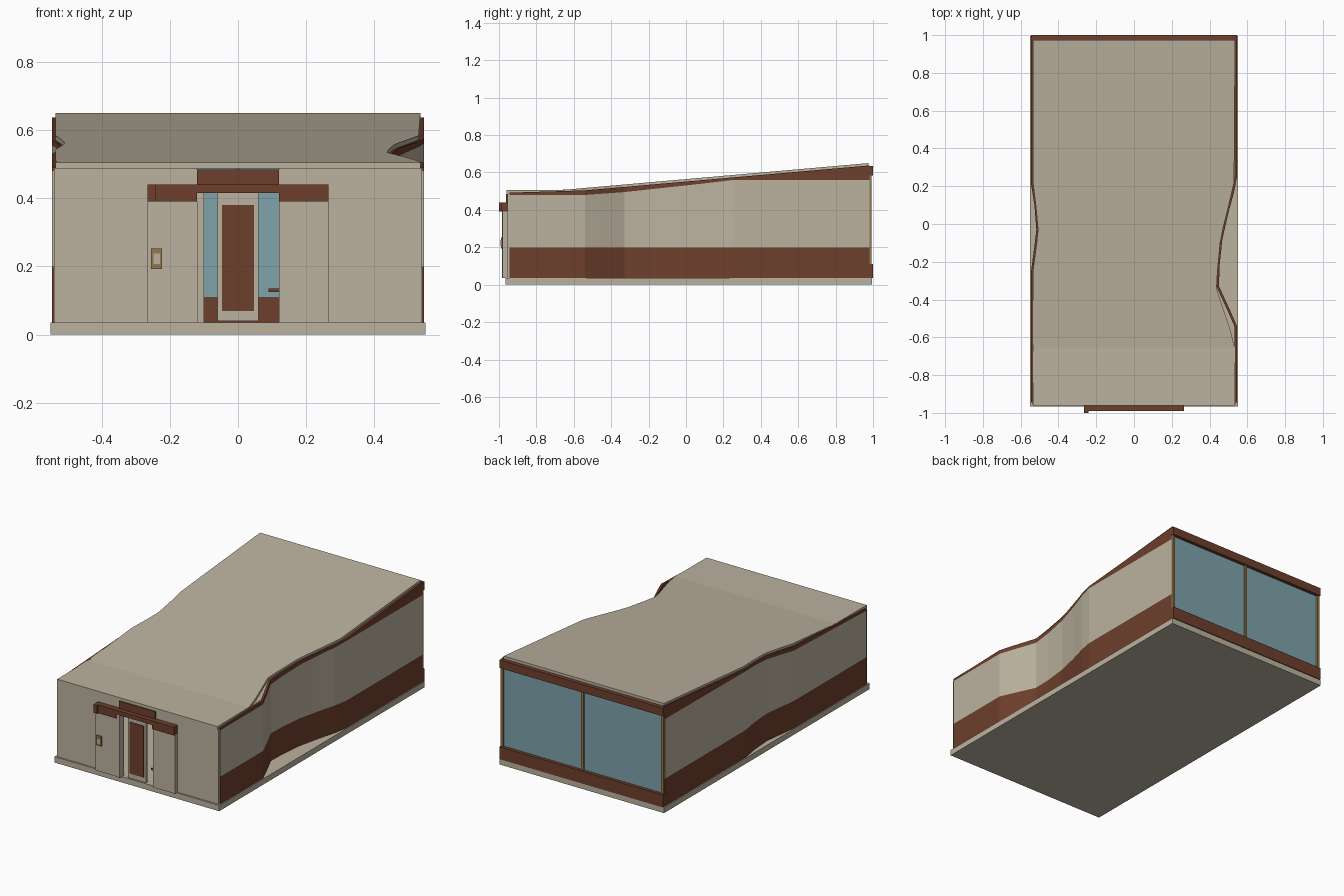
import bpy
import bmesh

cube = bpy.data.objects.get("Cube")
if cube:
    bpy.data.objects.remove(cube, do_unlink=True)


def material(name, rgb):
    m = bpy.data.materials.new(name)
    m.use_nodes = True
    m.diffuse_color = (*rgb, 1)
    m.node_tree.nodes["Principled BSDF"].inputs["Base Color"].default_value = (*rgb, 1)
    return m


BEIGE = material("beige plaster", (0.50, 0.45, 0.35))
BROWN = material("brown timber", (0.155, 0.05, 0.025))
GLASS = material("blue glass", (0.21, 0.37, 0.41))
GOLD = material("bronze trim", (0.30, 0.19, 0.07))


def finish(name, bm, mats):
    bmesh.ops.recalc_face_normals(bm, faces=bm.faces)
    mesh = bpy.data.meshes.new(name)
    bm.to_mesh(mesh)
    bm.free()
    for m in mats:
        mesh.materials.append(m)
    ob = bpy.data.objects.new(name, mesh)
    bpy.context.scene.collection.objects.link(ob)
    return ob


def box(name, xs, ys, zs, mat):
    bm = bmesh.new()
    bmesh.ops.create_cube(bm, size=1)
    for v in bm.verts:
        for i, (a, b) in enumerate((xs, ys, zs)):
            v.co[i] = a if v.co[i] < 0 else b
    return finish(name, bm, [mat])


def tube(bm, rings, mat_rule=lambda k: 0):
    """Bridge equal closed rings and cap both ends."""
    rows = [[bm.verts.new(p) for p in r] for r in rings]
    n = len(rows[0])
    for a, b in zip(rows, rows[1:]):
        for k in range(n):
            f = bm.faces.new((a[k], a[(k + 1) % n], b[(k + 1) % n], b[k]))
            f.material_index = mat_rule(k)
    return rows


def roof_z(y):
    return 0.505 + max(0, y + 0.68) * 0.145 / 1.655


def interp(y, pts):
    for (a, za), (b, zb) in zip(pts, pts[1:]):
        if y <= b:
            return za + (zb - za) * (y - a) / (b - a)
    return pts[-1][1]


# Ground slab
box("base_slab", (-0.55, 0.55), (-0.965, 0.995), (0, 0.035), BEIGE)

# Sloping roof built from cross strips: y, right edge, left edge
ROOF = [(-0.96, -0.535, 0.535), (-0.66, -0.535, 0.535), (-0.56, -0.535, 0.51),
        (-0.34, -0.535, 0.437), (-0.25, -0.535, 0.442), (-0.1, -0.515, 0.456),
        (-0.03, -0.508, 0.47), (0.1, -0.52, 0.502), (0.22, -0.535, 0.53),
        (0.975, -0.535, 0.535)]
bm = bmesh.new()
rows = tube(bm, [[(a, y, roof_z(y) - 0.018), (b, y, roof_z(y) - 0.018),
                  (b, y, roof_z(y)), (a, y, roof_z(y))] for y, a, b in ROOF])
bm.faces.new(rows[0])
bm.faces.new(rows[-1])
finish("roof", bm, [BEIGE])

# Wavy side walls: brown base, beige middle, brown top under the roof
BEIGE_TOP = [(-1, 0.48), (-0.54, 0.48), (-0.33, 0.495), (0.13, 0.545), (0.25, 0.56), (1, 0.56)]


def side_wall(name, path, side):
    bm = bmesh.new()
    rings = []
    for x, y in path:
        zs = [0.035, 0.2, interp(y, BEIGE_TOP), roof_z(y) - 0.013]
        inner = x - side * 0.014
        rings.append([(x, y, z) for z in zs] + [(inner, y, z) for z in reversed(zs)])
    rows = tube(bm, rings, lambda k: 0 if k in (1, 5) else 1)
    for r in (rows[0], rows[-1]):
        for k in range(3):
            f = bm.faces.new((r[k], r[k + 1], r[6 - k], r[7 - k]))
            f.material_index = 0 if k == 1 else 1
    finish(name, bm, [BEIGE, BROWN])


side_wall("left_wall", [(0.545, -0.945), (0.545, -0.54), (0.51, -0.46), (0.45, -0.33),
                        (0.453, -0.22), (0.468, -0.08), (0.5, 0.06), (0.53, 0.17),
                        (0.545, 0.25), (0.545, 0.98)], 1)
side_wall("right_wall", [(-0.545, -0.945), (-0.545, -0.25), (-0.525, -0.1), (-0.517, -0.03),
                         (-0.527, 0.1), (-0.545, 0.21), (-0.545, 0.98)], -1)

# Front wall, entrance panels and lintel caps, mirrored
for side, label in ((1, "left"), (-1, "right")):
    def span(a, b):
        return tuple(sorted((a * side, b * side)))
    box(f"{label}_front_wall", span(0.12, 0.54), (-0.955, -0.94), (0.035, 0.488), BEIGE)
    box(f"{label}_entrance_panel", span(0.12, 0.265), (-0.98, -0.955), (0.035, 0.39), BEIGE)
    box(f"{label}_panel_cap", span(0.12, 0.265), (-0.99, -0.955), (0.39, 0.415), BROWN)
box("entrance_beam", (-0.265, 0.265), (-0.99, -0.955), (0.415, 0.44), BROWN)
box("entrance_header", (-0.12, 0.12), (-0.962, -0.94), (0.415, 0.485), BROWN)
box("beam_end", (-0.265, -0.24), (-1.0, -0.99), (0.39, 0.44), BROWN)
box("door_post", (-0.12, -0.1), (-0.985, -0.945), (0.035, 0.415), BEIGE)

# Door with inset timber panel
box("door", (-0.06, 0.06), (-0.965, -0.95), (0.04, 0.415), BEIGE)
box("door_panel", (-0.047, 0.047), (-0.969, -0.946), (0.07, 0.38), BROWN)
box("door_handle", (0.09, 0.12), (-0.96, -0.95), (0.125, 0.135), BROWN)

# Entry keypad
box("keypad_frame", (-0.255, -0.223), (-0.988, -0.98), (0.193, 0.252), GOLD)
box("keypad_face", (-0.248, -0.229), (-0.991, -0.988), (0.207, 0.238), BEIGE)

# Rear window wall
box("rear_glass", (-0.535, 0.535), (0.97, 0.98), (0.1, 0.595), GLASS)
box("rear_bottom_rail", (-0.545, 0.545), (0.968, 1.0), (0.035, 0.11), BROWN)
box("rear_top_rail", (-0.545, 0.545), (0.976, 1.0), (0.585, 0.634), BROWN)
box("rear_top_infill", (-0.535, 0.535), (0.966, 0.976), (0.585, 0.634), BROWN)
for label, x in (("right", -0.536), ("middle", 0), ("left", 0.536)):
    box(f"rear_{label}_mullion", (x - 0.008, x + 0.008), (0.966, 0.991), (0.1, 0.59), GOLD)
